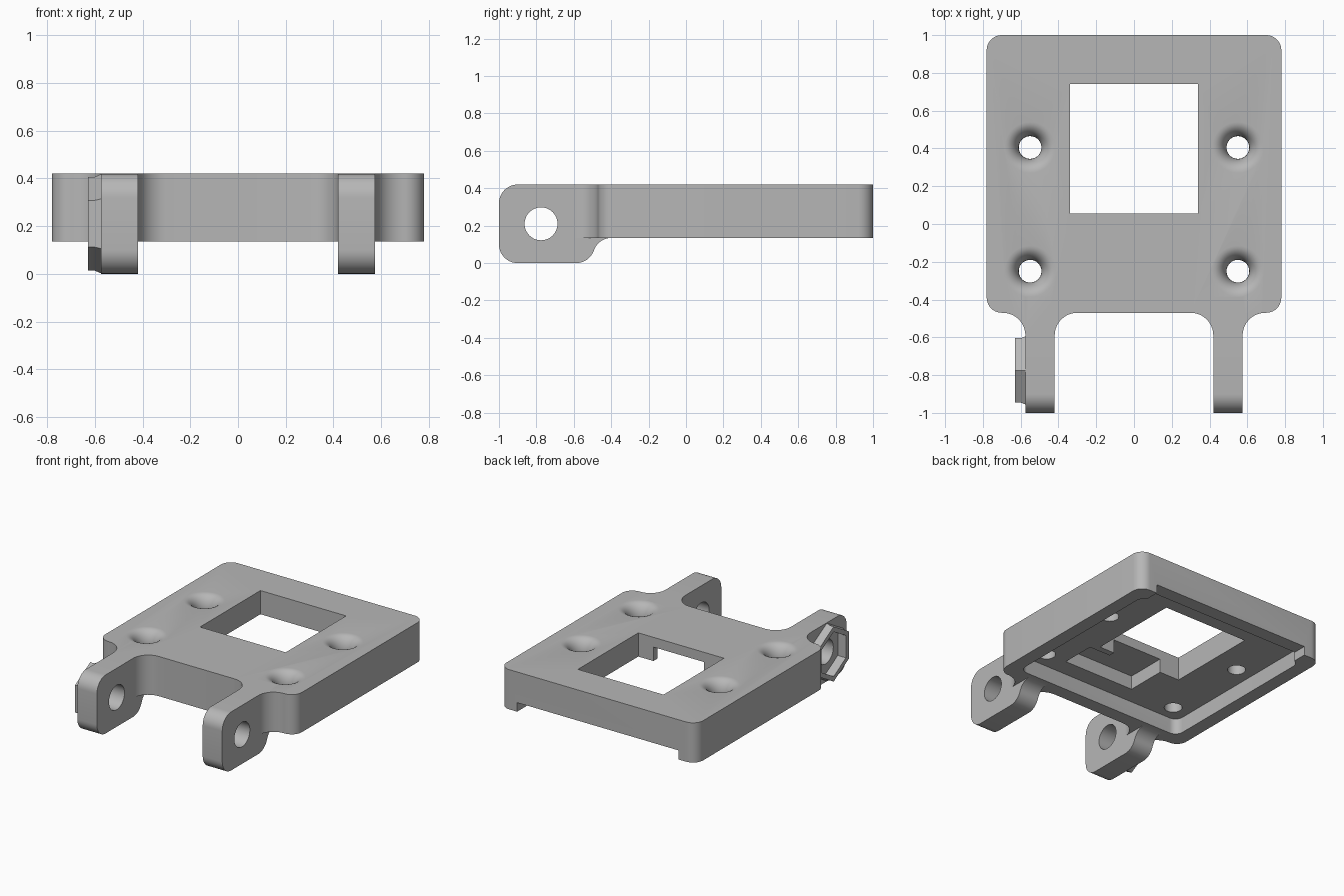
import bpy, bmesh, math
from mathutils import Vector

cube = bpy.data.objects.get("Cube")
if cube:
    bpy.data.objects.remove(cube, do_unlink=True)

grey = bpy.data.materials.new("light grey")
grey.use_nodes = True
grey.diffuse_color = (0.47, 0.47, 0.47, 1)
grey.node_tree.nodes["Principled BSDF"].inputs["Base Color"].default_value = (0.47, 0.47, 0.47, 1)


def loft(name, rings, axis="z"):
    """Skin a stack of (outline, height) rings along an axis, with end caps."""
    place = (lambda u, v, w: (u, v, w)) if axis == "z" else (lambda u, v, w: (w, u, v))
    bm = bmesh.new()
    loops = [[bm.verts.new(place(u, v, w)) for u, v in outline] for outline, w in rings]
    bm.faces.new(loops[0])
    bm.faces.new(loops[-1])
    n = len(loops[0])
    for a, b in zip(loops, loops[1:]):
        for i in range(n):
            j = (i + 1) % n
            bm.faces.new((a[i], a[j], b[j], b[i]))
    bmesh.ops.recalc_face_normals(bm, faces=bm.faces)
    mesh = bpy.data.meshes.new(name)
    bm.to_mesh(mesh)
    bm.free()
    mesh.materials.append(grey)
    obj = bpy.data.objects.new(name, mesh)
    bpy.context.collection.objects.link(obj)
    return obj


def rounded(corners, steps=10):
    """Outline from (u, v, radius) corners."""
    pts = []
    for i, (u, v, r) in enumerate(corners):
        p = Vector((u, v))
        if r == 0:
            pts.append(p)
            continue
        a = (Vector(corners[i - 1][:2]) - p).normalized()
        b = (Vector(corners[(i + 1) % len(corners)][:2]) - p).normalized()
        ang = a.angle(b)
        c = p + (a + b).normalized() * r / math.sin(ang / 2)
        t = r / math.tan(ang / 2)
        v0, v1, phi = p + a * t - c, p + b * t - c, math.pi - ang
        for k in range(steps + 1):
            s = k / steps
            pts.append(c + (v0 * math.sin((1 - s) * phi) + v1 * math.sin(s * phi)) / math.sin(phi))
    return pts


def prism(name, outline, lo, hi, axis="z"):
    return loft(name, [(outline, lo), (outline, hi)], axis)


def rect(x0, x1, y0, y1, r=0):
    return rounded([(x0, y0, r), (x1, y0, r), (x1, y1, r), (x0, y1, r)])


def circle(cu, cv, r, sides):
    angles = [math.pi / 2 + math.tau * i / sides for i in range(sides)]
    return [(cu + r * math.cos(a), cv + r * math.sin(a)) for a in angles]


def turned(name, profile, centre, sides, axis="z"):
    return loft(name, [(circle(*centre, r, sides), w) for r, w in profile], axis)


def combine(target, tool, operation):
    tool.hide_render = True
    mod = target.modifiers.new(operation.lower(), "BOOLEAN")
    mod.operation, mod.solver, mod.object = operation, "EXACT", tool
    bpy.context.view_layer.objects.active = target
    bpy.ops.object.modifier_apply(modifier=mod.name)
    bpy.data.objects.remove(tool, do_unlink=True)


TOP, PLATE_BOTTOM, CEILING = 0.42, 0.135, 0.25
PIVOT = (-0.775, 0.21)

# Plate with filleted roots for the two arms
half = [(0.78, 1, 0.08), (0.78, -0.47, 0.08), (0.575, -0.47, 0.12),
        (0.575, -0.6, 0), (0.42, -0.6, 0), (0.42, -0.47, 0.12)]
plan = half + [(-x, y, r) for x, y, r in reversed(half)]
bracket = prism("mounting_bracket", rounded(plan), PLATE_BOTTOM, TOP)

# Hinge arms
arm = rounded([(-1, 0, 0.1), (-1, TOP, 0.1), (-0.385, TOP, 0),
               (-0.385, PLATE_BOTTOM, 0), (-0.465, PLATE_BOTTOM, 0.1), (-0.52, 0, 0.1)])
for lo, hi in ((-0.575, -0.42), (0.42, 0.575)):
    combine(bracket, prism("hinge_arm", arm, lo, hi, "x"), "UNION")

# Hexagonal nut holder on the outside of one arm
holder = [(0.207, -0.55), (0.207, -0.577), (0.197, -0.6), (0.197, -0.63)]
combine(bracket, turned("nut_holder", holder, PIVOT, 6, "x"), "UNION")

# Hollow underside, back notch, window and connector pocket
cuts = [
    prism("underside_cut", rect(-0.68, 0.68, -0.37, 0.9, 0.06), 0.05, CEILING),
    prism("back_notch_cut", rect(-0.64, 0.64, 0.8, 1.1), 0.05, 0.2),
    prism("window_cut", rect(-0.34, 0.34, 0.055, 0.74), 0, 0.5),
    prism("pocket_cut", rect(-0.18, 0.39, -0.24, 0.01), 0.1, 0.35),
    prism("pocket_channel_cut", rect(-0.18, 0.22, -0.1, 0.1), 0.1, 0.35),
    turned("nut_pocket_cut", [(0.16, -0.7), (0.16, -0.565)], PIVOT, 6, "x"),
    turned("pivot_hole_cut", [(0.088, -0.8), (0.088, 0.8)], PIVOT, 48, "x"),
]

# Flared screw holes
flare = [(0.06, 0.1)]
for k in range(9):
    a = math.pi / 2 * k / 8
    flare.append((0.06 + 0.075 * (1 - math.cos(a)), 0.32 + 0.1 * math.sin(a)))
flare.append((0.135, 0.5))
for x in (-0.55, 0.55):
    for y in (-0.25, 0.405):
        cuts.append(turned("screw_hole_cut", flare, (x, y), 40))

for cut in cuts:
    combine(bracket, cut, "DIFFERENCE")

# Smooth curved walls, keep hard edges
bpy.ops.object.select_all(action="DESELECT")
bracket.select_set(True)
bpy.context.view_layer.objects.active = bracket
bpy.ops.object.shade_smooth_by_angle(angle=math.radians(30))
